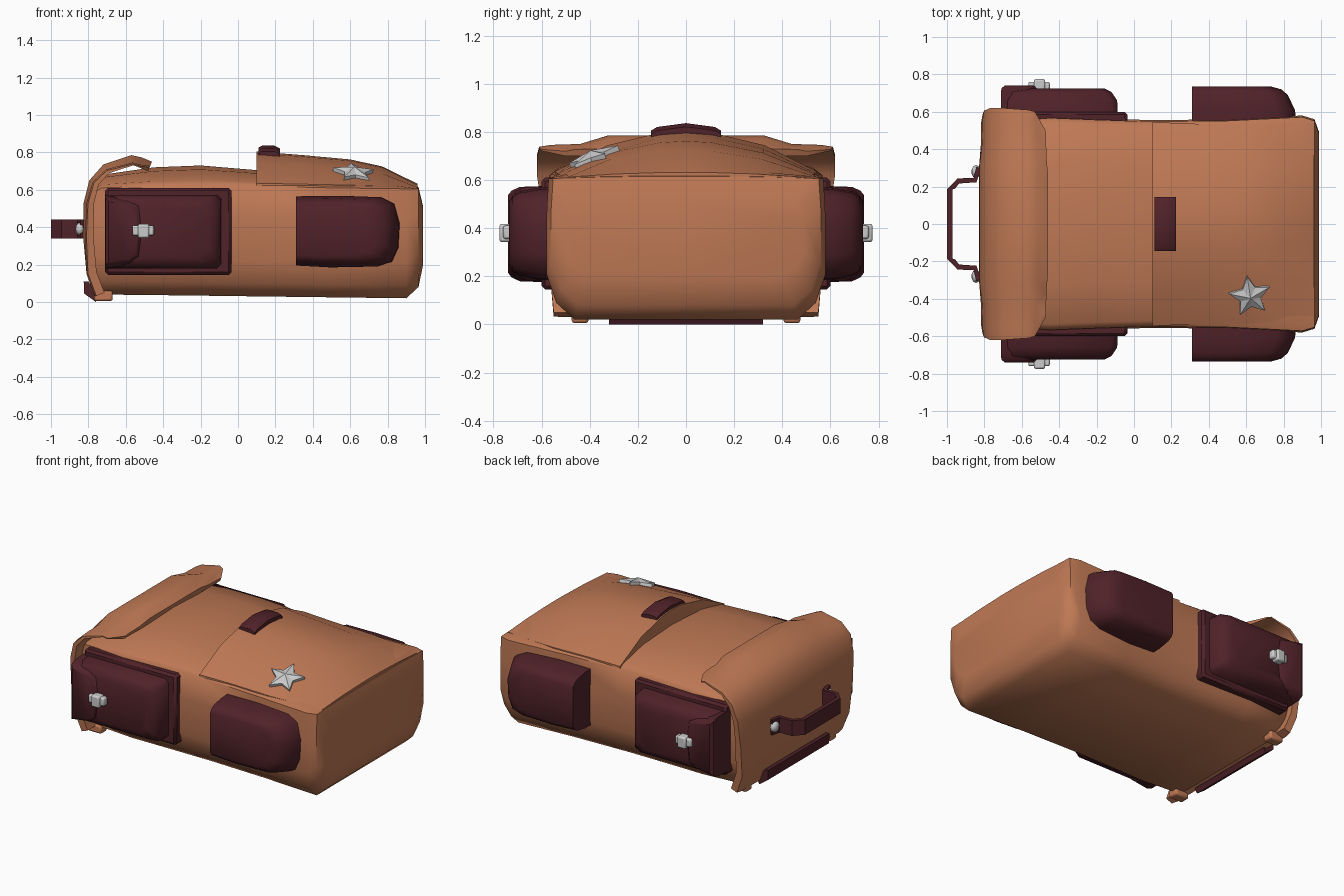
import bpy, bmesh, math
from mathutils import Vector, Matrix

if "Cube" in bpy.data.objects:
    bpy.data.objects.remove(bpy.data.objects["Cube"])


def material(name, rgb):
    m = bpy.data.materials.new(name)
    m.diffuse_color = (*rgb, 1)
    m.use_nodes = True
    m.node_tree.nodes["Principled BSDF"].inputs["Base Color"].default_value = m.diffuse_color
    return m


TAN = material("tan_leather", (0.52, 0.19, 0.09))
DARK = material("dark_leather", (0.08, 0.016, 0.022))
METAL = material("metal", (0.55, 0.55, 0.53))


def finish(name, bm, mat, angle=40, bevel=0, segments=2):
    bmesh.ops.recalc_face_normals(bm, faces=bm.faces)
    me = bpy.data.meshes.new(name)
    bm.to_mesh(me)
    bm.free()
    me.materials.append(mat)
    ob = bpy.data.objects.new(name, me)
    bpy.context.collection.objects.link(ob)
    if bevel:
        b = ob.modifiers.new("bevel", 'BEVEL')
        b.width, b.segments = bevel, segments
    bpy.ops.object.select_all(action='DESELECT')
    ob.select_set(True)
    bpy.context.view_layer.objects.active = ob
    bpy.ops.object.shade_smooth_by_angle(angle=math.radians(angle))
    return ob


def loft(name, rings, mat, **kw):
    """Skin a list of equal-length closed rings and cap both ends."""
    bm = bmesh.new()
    vs = [[bm.verts.new(p) for p in r] for r in rings]
    n = len(vs[0])
    for a, b in zip(vs, vs[1:]):
        for i in range(n):
            j = (i + 1) % n
            bm.faces.new((a[i], a[j], b[j], b[i]))
    bm.faces.new(vs[0])
    bm.faces.new(vs[-1])
    return finish(name, bm, mat, **kw)


def box(name, lo, hi, mat, **kw):
    rings = [[(lo[0], lo[1], z), (hi[0], lo[1], z), (hi[0], hi[1], z), (lo[0], hi[1], z)]
             for z in (lo[2], hi[2])]
    return loft(name, rings, mat, **kw)


def mirrored(half, x):
    """Half section (y, z) from bottom centre to top centre -> full ring."""
    return [(x, y, z) for y, z in half] + [(x, -y, z) for y, z in half[-2:0:-1]]


# Main bag body: x, half width, bottom, side top, crown
body = [(-0.78, 0.53, 0.09, 0.58, 0.62), (-0.73, 0.55, 0.04, 0.61, 0.68),
        (-0.45, 0.575, 0.037, 0.62, 0.72), (-0.2, 0.565, 0.034, 0.625, 0.73),
        (0.1, 0.555, 0.03, 0.62, 0.705), (0.5, 0.56, 0.025, 0.61, 0.68),
        (0.9, 0.58, 0.02, 0.605, 0.64), (0.965, 0.56, 0.08, 0.605, 0.615),
        (0.99, 0.49, 0.2, 0.5, 0.51)]
rings = []
for x, w, b, s, c in body:
    h = min(1, (s - b) / 0.55)
    rings.append(mirrored([(0, b), (0.8 * w, b), (0.93 * w, b + 0.07 * h), (w, b + 0.19 * h),
                           (w, b + 0.42 * h), (0.985 * w, s), (0.93 * w, s + 0.25 * (c - s)),
                           (0.55 * w, s + 0.8 * (c - s)), (0, c)], x))
loft("bag_body", rings, TAN, angle=50)

# Domed top flap
flap = [(0.1, 0.545, 0.635, 0.805), (0.35, 0.535, 0.63, 0.785), (0.6, 0.535, 0.625, 0.762),
        (0.77, 0.52, 0.62, 0.725), (0.96, 0.49, 0.612, 0.632)]
loft("top_flap", [mirrored([(0, 0.57), (w, 0.58), (w, e), (0.6 * w, e + 0.64 * (c - e)),
                            (0.2 * w, e + 0.95 * (c - e)), (0, c)], x)
                  for x, w, e, c in flap], TAN)

# Rounded cover wrapping over the back end: x, z, half width, edge drop
path = [(-0.765, 0.03, 0.55, 0.0), (-0.81, 0.15, 0.56, 0.0), (-0.828, 0.35, 0.585, 0.01),
        (-0.825, 0.53, 0.605, 0.015), (-0.795, 0.65, 0.62, 0.02), (-0.72, 0.735, 0.62, 0.03),
        (-0.57, 0.785, 0.61, 0.04), (-0.515, 0.773, 0.6, 0.04), (-0.46, 0.75, 0.5, 0.025)]
rings = []
for i, (x, z, w, d) in enumerate(path):
    p, q = path[max(i - 1, 0)], path[min(i + 1, len(path) - 1)]
    t = Vector((q[0] - p[0], 0, q[1] - p[1])).normalized()
    inward = Vector((t.z, 0, -t.x))
    prof = [(1, 0.055), (1, d + 0.008), (0.92, d), (0.72, d * 0.9), (0.53, 0), (0, 0)]
    full = prof + [(-a, b) for a, b in prof[-2::-1]]
    rings.append([Vector((x, a * w, z)) + inward * b for a, b in full])
loft("back_cover", rings, TAN, angle=45)

# Feet and the dark strip under the back end
for s, tag in ((-1, "right"), (1, "left")):
    y = s * 0.44
    box(f"foot_{tag}", (-0.77, y - 0.035, 0.005), (-0.67, y + 0.035, 0.06), TAN, bevel=0.012)
loft("bottom_strip", [[(-0.80, y, 0.11), (-0.825, y, 0.11), (-0.822, y, 0.045),
                       (-0.76, y, 0.0), (-0.745, y, 0.03)] for y in (-0.32, 0.32)], DARK)

# Flat strap handle on the back end
half = [(-0.83, 0.3), (-0.85, 0.235), (-0.94, 0.23), (-0.965, 0.2), (-0.985, 0.185)]
line = [Vector((x, y, 0)) for x, y in half] + [Vector((x, -y, 0)) for x, y in half[::-1]]
rings = []
for i, p in enumerate(line):
    t = (line[min(i + 1, len(line) - 1)] - line[max(i - 1, 0)]).normalized()
    n = Vector((-t.y, t.x, 0)) * 0.014
    rings.append([p + s * n + Vector((0, 0, z)) for s, z in
                  ((1, 0.34), (1, 0.44), (-1, 0.44), (-1, 0.34))])
loft("carry_handle", rings, DARK, angle=30)

for s, tag in ((-1, "right"), (1, "left")):
    # Handle stud
    bm = bmesh.new()
    bmesh.ops.create_uvsphere(bm, u_segments=10, v_segments=6, radius=0.035, matrix=(
        Matrix.Translation((-0.845, s * 0.28, 0.39)) @ Matrix.Diagonal((0.7, 1, 1, 1))))
    finish(f"handle_stud_{tag}", bm, METAL, angle=60)

    # Rear pocket: backing panel, pouch, lid
    box(f"pocket_panel_{tag}", (-0.71, min(s * 0.5, s * 0.6), 0.145),
        (-0.035, max(s * 0.5, s * 0.6), 0.61), DARK, bevel=0.015, segments=1)

    def rounded(y, x0, x1, z0, z1, r):
        return [(x0 + r, s * y, z0), (x1 - r, s * y, z0), (x1, s * y, z0 + r),
                (x1, s * y, z1 - r), (x1 - r, s * y, z1), (x0 + r, s * y, z1),
                (x0, s * y, z1 - r), (x0, s * y, z0 + r)]
    loft(f"rear_pouch_{tag}", [rounded(0.55, -0.7, -0.085, 0.18, 0.575, 0.02),
                               rounded(0.66, -0.7, -0.09, 0.18, 0.57, 0.03),
                               rounded(0.705, -0.69, -0.12, 0.2, 0.555, 0.04),
                               rounded(0.725, -0.67, -0.16, 0.235, 0.52, 0.05)], DARK, angle=50)
    lid = [(-0.712, 0.175), (-0.58, 0.195), (-0.53, 0.23), (-0.512, 0.38),
           (-0.53, 0.53), (-0.58, 0.55), (-0.712, 0.575)]
    loft(f"pouch_lid_{tag}", [[(-0.61 + (x + 0.61) * kx, s * y, 0.38 + (z - 0.38) * k)
                               for x, z in lid]
                              for y, kx, k in ((0.58, 1, 1), (0.69, 1, 0.98), (0.725, 0.97, 0.9),
                                               (0.74, 0.8, 0.8))], DARK, angle=40)
    # Buckle
    def slab(name, x0, x1, z0, z1, y0, y1):
        box(name, (x0, min(s * y0, s * y1), z0), (x1, max(s * y0, s * y1), z1),
            METAL, bevel=0.01)
    slab(f"buckle_plate_{tag}", -0.565, -0.45, 0.355, 0.41, 0.715, 0.76)
    slab(f"buckle_catch_{tag}", -0.535, -0.475, 0.342, 0.418, 0.715, 0.775)

    # Front pocket, rounded toward the far end
    out = [(0.31, 0.195), (0.5, 0.185), (0.75, 0.19), (0.83, 0.215), (0.865, 0.29),
           (0.872, 0.42), (0.842, 0.525), (0.77, 0.56), (0.55, 0.568), (0.31, 0.565)]
    loft(f"front_pocket_{tag}", [[(0.313 + (x - 0.313) * kx, s * y, 0.38 + (z - 0.38) * kz)
                                  for x, z in out]
                                 for y, kx, kz in ((0.5, 1, 1), (0.61, 0.98, 1),
                                                   (0.69, 0.91, 0.92), (0.72, 0.85, 0.83),
                                                   (0.735, 0.75, 0.7))], DARK, angle=50)

# Dark clasp on the flap's edge
loft("flap_clasp", [[(0.11, y, b), (0.225, y, b - 0.01), (0.225, y, t - 0.015),
                     (0.195, y, t), (0.13, y, t), (0.11, y, t - 0.01)]
                    for y, b, t in ((-0.145, 0.765, 0.805), (-0.12, 0.77, 0.82), (0, 0.77, 0.836),
                                    (0.12, 0.77, 0.82), (0.145, 0.765, 0.805))], DARK)

# Faceted star badge
bm = bmesh.new()
place = (Matrix.Translation((0.62, -0.385, 0.69)) @ Matrix.Rotation(math.radians(21), 4, 'X')
         @ Matrix.Rotation(math.radians(6), 4, 'Y'))
pts = [(r * math.cos(a), r * math.sin(a)) for i in range(10)
       for r, a in [((0.115, 0.058)[i % 2], math.radians(98 + 36 * i))]]
low = [bm.verts.new(place @ Vector((x, y, -0.02))) for x, y in pts]
top = [bm.verts.new(place @ Vector((x, y, 0.012))) for x, y in pts]
tip = bm.verts.new(place @ Vector((0, 0, 0.035)))
for i in range(10):
    j = (i + 1) % 10
    bm.faces.new((low[i], low[j], top[j], top[i]))
    bm.faces.new((top[i], top[j], tip))
bm.faces.new(low)
finish("star_badge", bm, METAL, angle=15)
